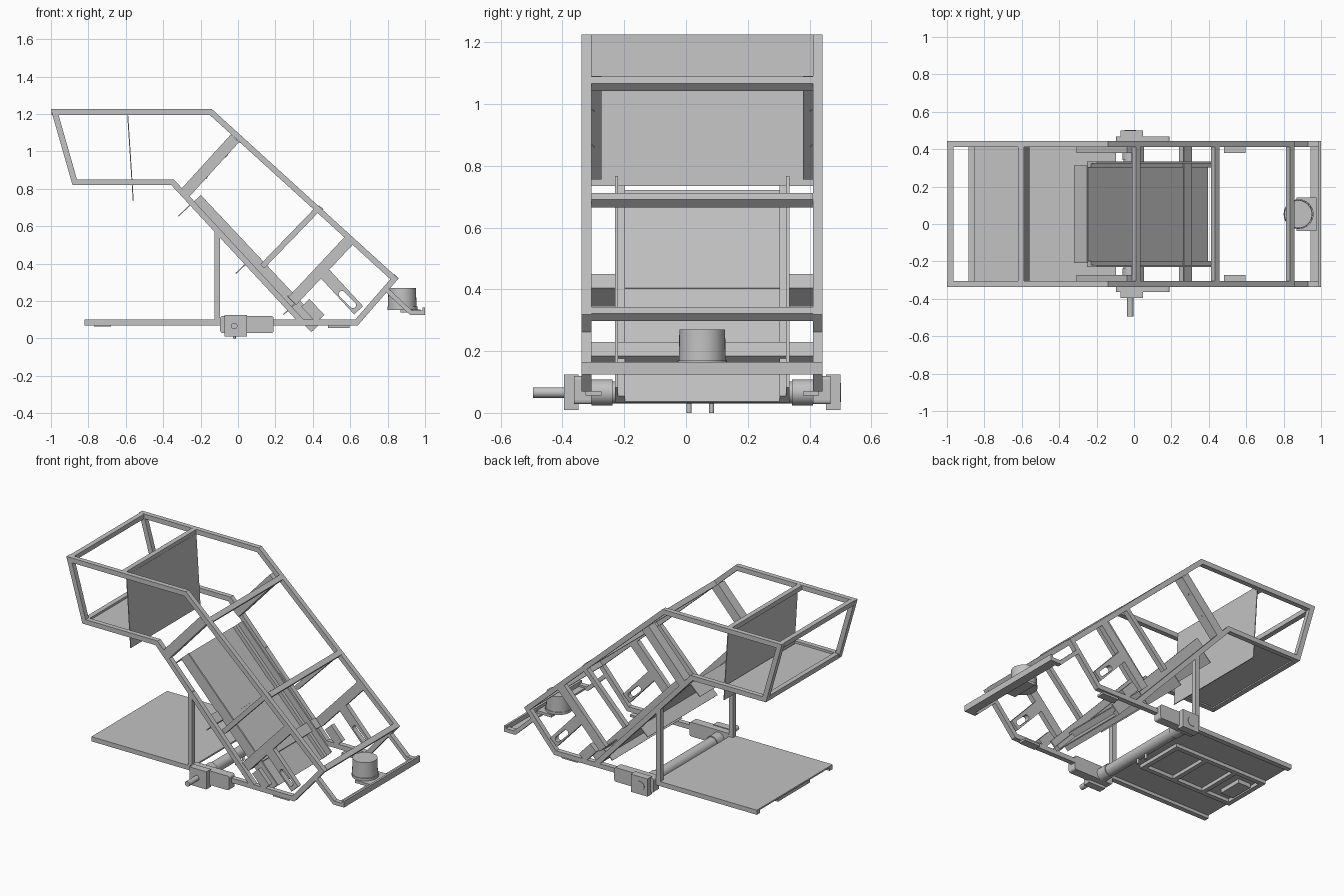
import bpy, bmesh, math
from mathutils import Vector, Matrix

cube = bpy.data.objects.get("Cube")
if cube:
    bpy.data.objects.remove(cube)

grey = bpy.data.materials.new("light_grey_metal")
grey.use_nodes = True
colour = (0.54, 0.54, 0.54, 1)
grey.diffuse_color = colour
grey.node_tree.nodes["Principled BSDF"].inputs["Base Color"].default_value = colour

MID = 0.0525                 # centre plane between the two side frames
OUT, INN = 0.39, 0.3585      # outer and inner faces of a side frame
SIDES = (("right", -1), ("left", 1))


def finish(name, bm, smooth=False):
    bmesh.ops.recalc_face_normals(bm, faces=bm.faces)
    mesh = bpy.data.meshes.new(name)
    bm.to_mesh(mesh)
    bm.free()
    mesh.materials.append(grey)
    ob = bpy.data.objects.new(name, mesh)
    bpy.context.collection.objects.link(ob)
    if smooth:
        bpy.ops.object.select_all(action='DESELECT')
        ob.select_set(True)
        bpy.context.view_layer.objects.active = ob
        bpy.ops.object.shade_smooth_by_angle(angle=math.radians(35))
    return ob


def box(name, x, y, z, bevel=0):
    bm = bmesh.new()
    size = [b - a for a, b in (x, y, z)]
    centre = [(a + b) / 2 for a, b in (x, y, z)]
    bmesh.ops.create_cube(bm, size=1, matrix=Matrix.Translation(centre) @ Matrix.Diagonal((*size, 1)))
    if bevel:
        edges = [e for e in bm.edges if abs(e.verts[0].co.y - e.verts[1].co.y) > 1e-4]
        bmesh.ops.bevel(bm, geom=edges, offset=bevel, segments=3, affect='EDGES', profile=0.5)
    return finish(name, bm)


def cyl(name, p, q, r, r2=None):
    p, q = Vector(p), Vector(q)
    bm = bmesh.new()
    turn = (q - p).to_track_quat('Z', 'Y').to_matrix().to_4x4()
    bmesh.ops.create_cone(bm, cap_ends=True, segments=32, radius1=r, radius2=r2 or r,
                          depth=(q - p).length, matrix=Matrix.Translation((p + q) / 2) @ turn)
    return finish(name, bm, True)


def strip(name, pts, w, y, closed=False):
    """Mitred bar of width w following a path in the XZ plane, spanning y."""
    pts = [Vector(p) for p in pts]
    n = len(pts)
    bm = bmesh.new()
    rings = []
    for i, p in enumerate(pts):
        a = (p - pts[i - 1]).normalized() if closed or i else None
        b = (pts[(i + 1) % n] - p).normalized() if closed or i < n - 1 else None
        a, b = a or b, b or a
        na, nb = Vector((-a.y, a.x)), Vector((-b.y, b.x))
        m = (na + nb) * (w / 2 / (1 + na.dot(nb)))
        rings.append([bm.verts.new((c.x, t, c.y)) for c, t in
                      ((p + m, y[0]), (p + m, y[1]), (p - m, y[1]), (p - m, y[0]))])
    for i in range(n if closed else n - 1):
        r, s = rings[i], rings[(i + 1) % n]
        for k in range(4):
            bm.faces.new((r[k], r[(k + 1) % 4], s[(k + 1) % 4], s[k]))
    if not closed:
        bm.faces.new(rings[0])
        bm.faces.new(rings[-1])
    return finish(name, bm)


def slotted_plate(name, p, q, w, s0, s1, r, y):
    """Flat bar from p to q with a round-ended slot from s0 to s1."""
    p, q, s0, s1 = map(Vector, (p, q, s0, s1))
    d = (q - p).normalized()
    n = Vector((-d.y, d.x))
    outer = [p + n * w / 2, q + n * w / 2, q - n * w / 2, p - n * w / 2]
    slot = []
    for c, start in ((s0, 0), (s1, math.pi)):
        for k in range(9):
            t = start + k * math.pi / 8
            slot.append(c + (n * math.cos(t) - d * math.sin(t)) * r)
    bm = bmesh.new()
    edges = []
    for loop in (outer, slot):
        vs = [bm.verts.new((v.x, y[0], v.y)) for v in loop]
        edges += [bm.edges.new((vs[i - 1], vs[i])) for i in range(len(vs))]
    bmesh.ops.triangle_fill(bm, edges=edges, use_beauty=True, use_dissolve=False)
    ext = bmesh.ops.extrude_face_region(bm, geom=bm.faces[:])
    moved = [v for v in ext["geom"] if isinstance(v, bmesh.types.BMVert)]
    bmesh.ops.translate(bm, verts=moved, vec=(0, y[1] - y[0], 0))
    return finish(name, bm)


def span(s, a, b):
    return tuple(sorted((MID + s * a, MID + s * b)))


full = span(1, -OUT, OUT)
inner = span(1, -INN, INN)

# Side frames, with everything that repeats on both sides
loop = [(-0.98, 1.21), (-0.145, 1.21), (0.836, 0.318), (0.634, 0.085),
        (0.345, 0.085), (-0.35, 0.835), (-0.873, 0.835)]
strut_top, strut_end = Vector((-0.016, 1.07)), Vector((-0.285, 0.775))
for side, s in SIDES:
    y = span(s, INN, OUT)
    strip(side + "_side_frame", loop, 0.031, y, True)
    strip(side + "_lower_rail", [(0.05, 0.085), (0.36, 0.085)], 0.03, y)
    strip(side + "_post", [(-0.11, 0.09), (-0.11, 0.585)], 0.03, y)
    strip(side + "_upper_strut", [strut_top, strut_end], 0.06, span(s, INN - 0.032, OUT))
    strip(side + "_middle_strut", [(0.425, 0.69), (0.13, 0.385)], 0.03, y)
    strip(side + "_lower_strut", [(0.595, 0.525), (0.29, 0.2)], 0.06, y)
    slotted_plate(side + "_slotted_bracket", (0.465, 0.345), (0.645, 0.15), 0.065,
                  (0.555, 0.237), (0.615, 0.178), 0.017, y)
    strip(side + "_foot_bracket", [(0.36, 0.19), (0.44, 0.105)], 0.06, y)
    box(side + "_foot_plate", (0.48, 0.595), span(s, INN - 0.032, INN + 0.02), (0.056, 0.07))
    for t in (0.25, 0.64):
        c = strut_top.lerp(strut_end, t)
        cyl(side + "_strut_bolt", (c.x, MID + s * INN, c.y),
            (c.x + 0.024, MID + s * INN, c.y - 0.022), 0.009)
    # Drive units
    box(side + "_gear_housing", (-0.095, 0.19), span(s, INN, 0.415), (0.028, 0.12), 0.012)
    box(side + "_bearing_block", (-0.072, 0.048), span(s, OUT + 0.01, 0.447), (0.01, 0.125))
    cyl(side + "_tube_collar", (-0.02, MID + s * 0.29, 0.066), (-0.02, MID + s * INN, 0.066), 0.042)
    # Deck rails and rear arms
    box(side + "_deck_rail", (-0.82, -0.09), y, (0.07, 0.1))
    box(side + "_deck_inner_rail", (-0.815, -0.14), span(s, 0.135, 0.165), (0.068, 0.092))
    strip(side + "_rear_arm", [(0.785, 0.268), (0.925, 0.137), (0.995, 0.137)], 0.024, y)

# Cross bars of the frame
d = Vector((0.739, -0.674)) * 0.0165
for name, c in (("upper", (0.012, 1.066)), ("middle", (0.434, 0.689)), ("lower", (0.836, 0.32))):
    strip(name + "_cross_bar", [Vector(c) - d, Vector(c) + d], 0.033, inner)
for name, x, z in (("front_top", -0.98, 1.21), ("baffle", -0.605, 1.21), ("front_bottom", -0.87, 0.835)):
    strip(name + "_cross_bar", [(x - 0.016, z), (x + 0.016, z)], 0.03, inner)

# Angle irons that carry the conveyor
for name, x, z in (("upper", 0.05, 0.405), ("lower", 0.305, 0.185)):
    strip(name + "_conveyor_angle", [(x - 0.04, z + 0.043), (x, z), (x - 0.062, z - 0.058)], 0.006, inner)

# Tray floor and hanging baffle
box("tray_floor", (-0.885, -0.575), inner, (0.828, 0.836))
strip("baffle_plate", [(-0.59, 1.2), (-0.56, 0.735)], 0.005, inner)

# Sloping conveyor: shallow channel with low ledges and an upper flap
top, end = Vector((-0.225, 0.742)), Vector((0.418, 0.058))
axis = (end - top).normalized()
up = Vector((-axis.y, axis.x))
low = up * -0.033
for side, s in SIDES:
    strip(side + "_conveyor_rail", [top, end], 0.072, span(s, 0.272, 0.282))
    strip(side + "_conveyor_ledge", [top + low * 0.55, end + low * 0.55], 0.026, span(s, 0.25, 0.272))
strip("conveyor_bed", [top + low, end + low], 0.006, span(1, -0.272, 0.272))
strip("conveyor_flap", [top + low, top + up * -0.128], 0.005, span(1, -0.26, 0.26))

# Drive tube, shaft and tie bolts
cyl("drive_tube", (-0.02, MID - INN, 0.066), (-0.02, MID + INN, 0.066), 0.036)
cyl("drive_shaft", (-0.02, -0.495, 0.066), (-0.02, -0.33, 0.066), 0.017)
cyl("shaft_end", (-0.02, 0.48, 0.066), (-0.02, 0.502, 0.066), 0.03)
for y in (0.01, 0.083):
    cyl("tube_bolt", (-0.02, y, 0.0), (-0.02, y, 0.05), 0.008)

# Deck with its under-frame
box("deck_plate", (-0.82, -0.095), inner, (0.09, 0.1))
for i, x in enumerate((-0.8, -0.6, -0.38, -0.155)):
    box("deck_rib_%d" % i, (x - 0.015, x + 0.015), span(1, -0.135, 0.135), (0.068, 0.092))
box("deck_latch_plate", (-0.77, -0.68), span(1, -0.08, 0.08), (0.064, 0.09))

# Rear bar with motor
box("rear_bar_floor", (0.943, 1.0), full, (0.125, 0.137))
box("rear_bar_lip", (0.986, 1.0), full, (0.125, 0.165))
box("motor_bracket", (0.87, 0.975), span(1, -0.09, 0.09), (0.137, 0.155))
cyl("motor_base", (0.88, MID, 0.153), (0.88, MID, 0.17), 0.08)
cyl("motor", (0.878, MID, 0.168), (0.878, MID, 0.27), 0.076, 0.074)
